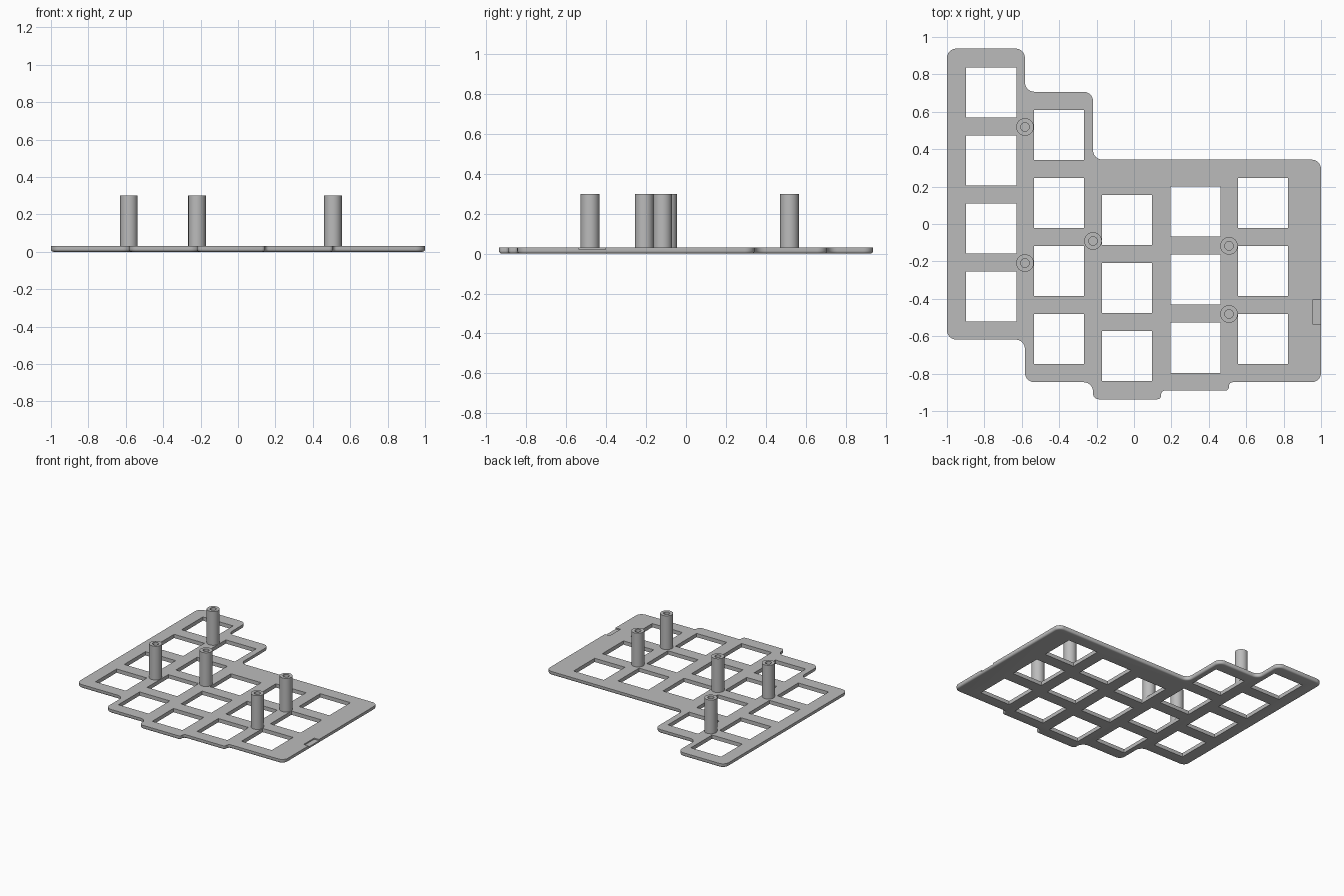
import bpy
import bmesh
import math
from mathutils import Vector

if "Cube" in bpy.data.objects:
    bpy.data.objects.remove(bpy.data.objects["Cube"])

THICK = 0.03       # plate thickness
PITCH = 0.3637     # spacing of the square openings
OPENING = 0.268    # side of one opening
SHIFT = -0.005     # centres the outline in y

grey = bpy.data.materials.new("plain grey")
grey.use_nodes = True
grey.diffuse_color = (0.5, 0.5, 0.5, 1)
grey.node_tree.nodes["Principled BSDF"].inputs["Base Color"].default_value = (0.5, 0.5, 0.5, 1)


def make_object(name, bm):
    bmesh.ops.recalc_face_normals(bm, faces=bm.faces)
    mesh = bpy.data.meshes.new(name)
    bm.to_mesh(mesh)
    bm.free()
    mesh.materials.append(grey)
    obj = bpy.data.objects.new(name, mesh)
    bpy.context.collection.objects.link(obj)
    return obj


def rounded(corners, steps=6):
    """Round each (x, y, radius) corner with a tangent arc."""
    points = []
    for i, (x, y, r) in enumerate(corners):
        p = Vector((x, y))
        a = (Vector(corners[i - 1][:2]) - p).normalized()
        b = (Vector(corners[(i + 1) % len(corners)][:2]) - p).normalized()
        centre = p + (a + b) * r
        for k in range(steps + 1):
            t = k / steps * math.pi / 2
            points.append(centre - b * r * math.cos(t) - a * r * math.sin(t))
    return points


def add_box(bm, x0, x1, y0, y1, z0, z1):
    made = bmesh.ops.create_cube(bm, size=1)["verts"]
    for v in made:
        v.co = Vector(((x0 + x1) / 2 + v.co.x * (x1 - x0),
                       (y0 + y1) / 2 + v.co.y * (y1 - y0),
                       (z0 + z1) / 2 + v.co.z * (z1 - z0)))


# Plate: stepped outline with rounded corners and a rounded lower rim
R, S = 0.05, 0.02
outline = [(-1, 0.943, R), (-0.583, 0.943, R), (-0.583, 0.712, R), (-0.219, 0.712, R),
           (-0.219, 0.349, R), (1, 0.349, R), (1, -0.841, R), (0.508, -0.841, S),
           (0.508, -0.886, S), (0.145, -0.886, S), (0.145, -0.932, S), (-0.219, -0.932, S + 0.01),
           (-0.219, -0.841, R), (-0.583, -0.841, R), (-0.583, -0.613, R), (-1, -0.613, R)]
bm = bmesh.new()
base = bm.faces.new([bm.verts.new((p.x, p.y + SHIFT, 0)) for p in rounded(outline)])
top = bmesh.ops.extrude_face_region(bm, geom=[base], use_keep_orig=True)["geom"]
bmesh.ops.translate(bm, vec=(0, 0, THICK), verts=[g for g in top if isinstance(g, bmesh.types.BMVert)])
rim = [e for e in bm.edges if all(v.co.z < 0.001 for v in e.verts)]
bmesh.ops.bevel(bm, geom=rim, offset=0.014, segments=4, profile=0.5,
                affect="EDGES", clamp_overlap=False)
plate = make_object("switch_plate", bm)

# Cutter: staggered columns of square openings and a shallow side notch
columns = [(-0.763, 0.708, 4), (-0.401, 0.481, 4), (-0.037, 0.026, 3),
           (0.329, 0.071, 3), (0.69, 0.117, 3)]
bm = bmesh.new()
h = OPENING / 2
for x, y, count in columns:
    for row in range(count):
        cy = y - row * PITCH + SHIFT
        add_box(bm, x - h, x + h, cy - h, cy + h, -0.1, 0.1)
add_box(bm, 0.957, 1.1, -0.532 + SHIFT, -0.398 + SHIFT, 0.02, 0.1)
cutter = make_object("opening_cutter", bm)
cutter.hide_render = True

cut = plate.modifiers.new("openings", "BOOLEAN")
cut.operation = "DIFFERENCE"
cut.solver = "EXACT"
cut.object = cutter
bpy.context.view_layer.update()
result = bpy.data.meshes.new_from_object(plate.evaluated_get(bpy.context.evaluated_depsgraph_get()))
plate.modifiers.clear()
plate.data = result
bpy.data.objects.remove(cutter)


# Posts: upright cylinders with a blind screw hole in the top
def make_post(name, x, y, sides=40):
    bm = bmesh.new()
    rings = []
    for r, z in [(0.047, 0.025), (0.047, 0.3), (0.023, 0.3), (0.023, 0.1)]:
        rings.append([bm.verts.new((r * math.cos(k * math.tau / sides),
                                    r * math.sin(k * math.tau / sides), z))
                      for k in range(sides)])
    for low, high in zip(rings, rings[1:]):
        for k in range(sides):
            n = (k + 1) % sides
            bm.faces.new((low[k], low[n], high[n], high[k]))
    bm.faces.new(rings[0])
    bm.faces.new(rings[-1])
    post = make_object(name, bm)
    post.location = (x, y + SHIFT, 0)
    return post


posts = [make_post("back_right_post", -0.583, 0.524),
         make_post("front_right_post", -0.583, -0.204),
         make_post("middle_post", -0.219, -0.086),
         make_post("back_left_post", 0.508, -0.112),
         make_post("front_left_post", 0.508, -0.476)]

# Smooth rounded surfaces, keep edges sharp
bpy.ops.object.select_all(action="DESELECT")
for obj in [plate] + posts:
    obj.select_set(True)
bpy.context.view_layer.objects.active = plate
bpy.ops.object.shade_smooth_by_angle(angle=math.radians(35))
